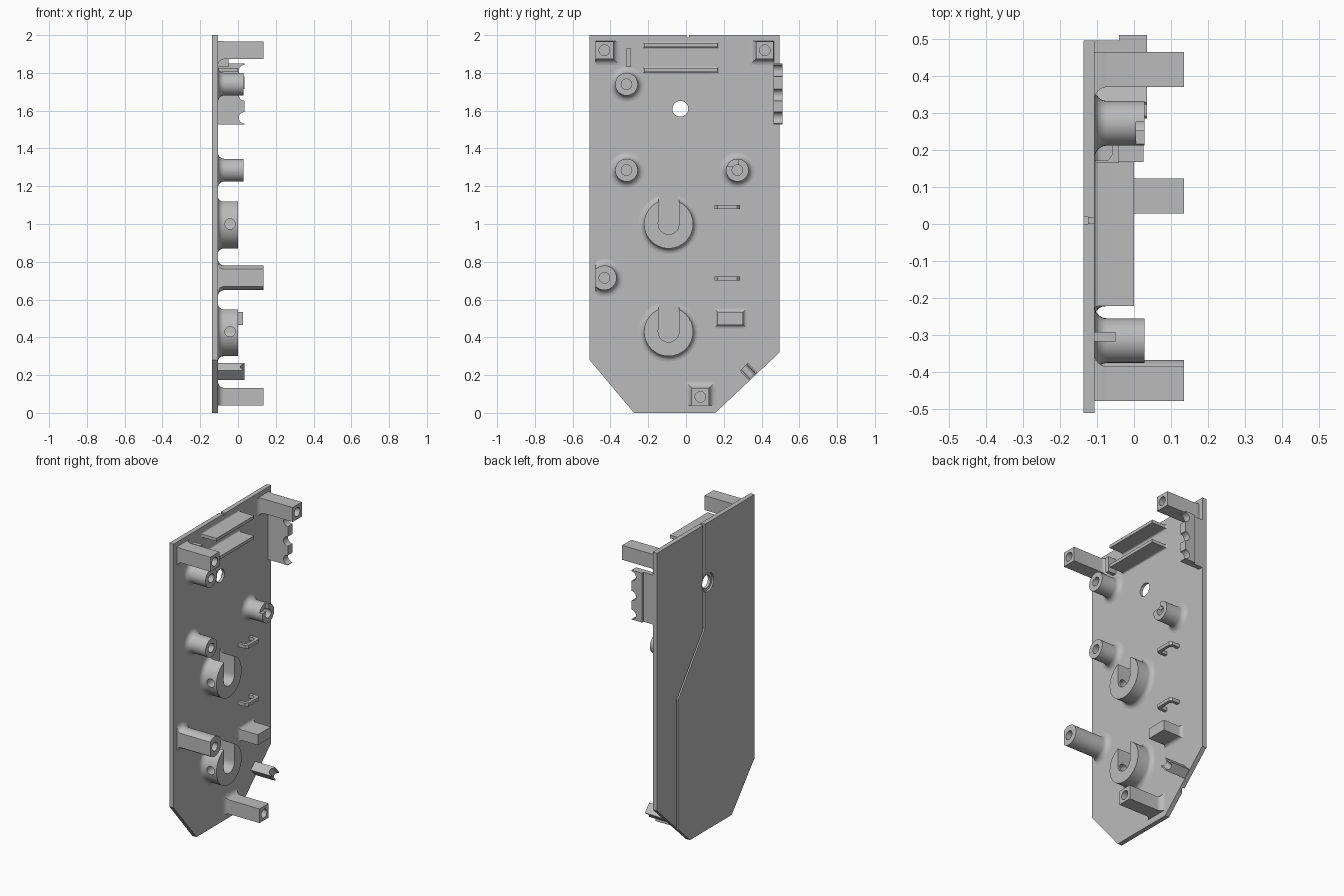
import bpy, bmesh
from math import sin, cos, pi, radians
from mathutils import Matrix

if "Cube" in bpy.data.objects:
    bpy.data.objects.remove(bpy.data.objects["Cube"], do_unlink=True)

BACK, FACE = -0.137, -0.107      # plate back and inner face
ROOT = FACE - 0.004              # parts sink slightly into the plate
N = 32

grey = bpy.data.materials.new("light_grey")
grey.use_nodes = True
grey.diffuse_color = (0.5, 0.5, 0.5, 1)
grey.node_tree.nodes["Principled BSDF"].inputs["Base Color"].default_value = (0.5, 0.5, 0.5, 1)


def finish(name, bm, matrix=None):
    bmesh.ops.remove_doubles(bm, verts=bm.verts, dist=1e-5)
    bmesh.ops.recalc_face_normals(bm, faces=bm.faces)
    mesh = bpy.data.meshes.new(name)
    bm.to_mesh(mesh)
    bm.free()
    if matrix:
        mesh.transform(matrix)
    mesh.materials.append(grey)
    ob = bpy.data.objects.new(name, mesh)
    bpy.context.collection.objects.link(ob)
    return ob


def loft(name, rings):
    """Skin closed rings of equal length and cap both ends."""
    bm = bmesh.new()
    rows = [[bm.verts.new(p) for p in ring] for ring in rings]
    for a, b in zip(rows, rows[1:]):
        for i in range(len(a)):
            j = (i + 1) % len(a)
            bm.faces.new((a[i], a[j], b[j], b[i]))
    bm.faces.new(rows[0])
    bm.faces.new(rows[-1])
    return bm


def prism(name, pts, lo, hi, axis=0, matrix=None):
    """Extrude a 2D outline along one axis; outline uses the other two in order."""
    def place(p, h):
        c = list(p)
        c.insert(axis, h)
        return c
    return finish(name, loft(name, [[place(p, h) for p in pts] for h in (lo, hi)]), matrix)


def arc(cy, cz, r, a0, a1, n):
    return [(cy + r * cos(a0 + (a1 - a0) * i / n), cz + r * sin(a0 + (a1 - a0) * i / n))
            for i in range(n + 1)]


def disc(cy, cz, r):
    return arc(cy, cz, r, 0, 2 * pi, N)[:-1]


def box(y0, y1, z0, z1):
    return [(y0, z0), (y1, z0), (y1, z1), (y0, z1)]


def post(name, y, z, hy, hz, top, square=False, fillet=0.035, hole=0.0):
    """Standoff with a filleted foot, trimmed near the plate rim, and a blind hole."""
    def ring(x, ry, rz, sq):
        out = []
        for i in range(N):
            c, s = cos(2 * pi * i / N), sin(2 * pi * i / N)
            k = 1 / max(abs(c), abs(s)) if sq else 1
            out.append((x, min(max(y + ry * c * k, -0.478), 0.465),
                        min(max(z + rz * s * k, 0.04), 1.97)))
        return out
    rings = [ring(ROOT, hy + fillet, hz + fillet, square)]
    for i in range(7):
        t = pi / 2 * i / 6
        d = fillet * (1 - sin(t))
        rings.append(ring(FACE + fillet * (1 - cos(t)), hy + d, hz + d, square))
    rings.append(ring(top, hy, hz, square))
    if hole:
        rings += [ring(top, hole, hole, False), ring(top - 0.1, hole, hole, False)]
    return finish(name, loft(name, rings))


def cut(ob, *cutters):
    bpy.context.view_layer.objects.active = ob
    for c in cutters:
        c.hide_render = True
        m = ob.modifiers.new("cut", 'BOOLEAN')
        m.operation, m.solver, m.object = 'DIFFERENCE', 'EXACT', c
        bpy.ops.object.modifier_apply(modifier=m.name)
        bpy.data.objects.remove(c, do_unlink=True)


# Base plate with through hole, rear recess and rear groove
plate = prism("base_plate", [(-0.51, 2), (0.495, 2), (0.495, 0.32), (0.155, 0),
                             (-0.275, 0), (-0.51, 0.28)], BACK, FACE)
path = [(0.01, 2.1), (0.01, 1.32), (0.286, 0.96), (0.286, -0.1)]
groove = [(y - 0.01, z) for y, z in path] + [(y + 0.01, z) for y, z in reversed(path)]
cut(plate,
    prism("hole_cutter", disc(-0.03, 1.61, 0.042), -0.3, 0.1),
    prism("recess_cutter", disc(-0.03, 1.61, 0.06), -0.3, BACK + 0.012),
    prism("groove_cutter", groove, -0.3, BACK + 0.013),
    prism("notch_cutter", box(0.003, 0.017, 1.988, 2.1), -0.3, 0.1))

# Tall corner posts
for name, y, z in (("top_right_post", -0.432, 1.92), ("top_left_post", 0.417, 1.92),
                   ("bottom_post", 0.076, 0.085)):
    post(name, y, z, 0.047, 0.047, 0.135, square=True, hole=0.028)
post("side_post", -0.432, 0.715, 0.065, 0.065, 0.135, hole=0.028)

# Short round standoffs
for name, y, z in (("upper_standoff", -0.315, 1.74), ("middle_standoff", -0.315, 1.285)):
    post(name, y, z, 0.06, 0.06, 0.028, hole=0.028)
notched = post("notched_standoff", 0.272, 1.285, 0.06, 0.06, 0.028, hole=0.028)
cut(notched, prism("standoff_cutter", box(0.18, 0.275, 1.305, 1.4), 0.005, 0.1))

# Open round holders with a side pin hole
for name, z in (("upper_holder", 1.0), ("lower_holder", 0.43)):
    holder = post(name, -0.092, z, 0.13, 0.13, 0.0, fillet=0.03)
    slot = arc(-0.092, z, 0.055, pi, 2 * pi, 16) + [(-0.04, z + 0.3), (-0.144, z + 0.3)]
    cut(holder,
        prism("slot_cutter", slot, FACE, 0.1),
        prism("pin_cutter", disc(-0.042, z, 0.027), -0.4, -0.09, axis=1))

# Board rails and small rib
for name, z in (("upper_rail", 1.946), ("lower_rail", 1.815)):
    post(name, -0.028, z, 0.194, 0.01, 0.0, square=True, fillet=0.01)
prism("small_rib", box(-0.317, -0.292, 1.83, 1.93), ROOT, -0.05)

# Rectangular support block
post("support_block", 0.235, 0.5, 0.068, 0.034, 0.026, square=True, fillet=0.02)

# Cable loops
loop = [(ROOT, 0.152), (-0.055, 0.152), (-0.04, 0.167), (-0.04, 0.27), (-0.055, 0.285),
        (ROOT, 0.285), (ROOT, 0.265), (-0.07, 0.265), (-0.06, 0.25), (-0.06, 0.187),
        (-0.07, 0.172), (ROOT, 0.172)]
for name, z in (("upper_cable_loop", 1.09), ("lower_cable_loop", 0.712)):
    prism(name, loop, z - 0.011, z + 0.011, axis=2)


# Scalloped edge bracket for three round leads
def scalloped(start):
    pts = [(start, 1.528), (0.035, 1.528)]
    for z in (1.562, 1.683, 1.812):
        pts += arc(0.035, z, 0.031, 1.5 * pi, 0.5 * pi, 12)[0:1] and \
            [(0.035 - 0.031 * sin(pi * i / 12), z - 0.031 * cos(pi * i / 12)) for i in range(13)]
    return pts + [(0.035, 1.85), (start, 1.85)]


prism("edge_bracket", scalloped(ROOT), 0.463, 0.495, axis=1)
prism("edge_bracket_lip", scalloped(-0.04), 0.49, 0.51, axis=1)

# Forked lead holder on the sloping edge
fork = [(ROOT, -0.03), (0.035, -0.03)]
fork += [(0.035 - 0.022 * sin(pi * i / 12), -0.022 * cos(pi * i / 12)) for i in range(13)]
fork += [(0.035, 0.03), (ROOT, 0.03)]
prism("edge_fork", fork, -0.034, 0.034, axis=1,
      matrix=Matrix.Translation((0, 0.33, 0.219)) @ Matrix.Rotation(radians(-46.7), 4, 'X'))

# Smooth the curved surfaces, keep edges crisp
bpy.ops.object.select_all(action='DESELECT')
for ob in bpy.context.collection.objects:
    if ob.type == 'MESH' and grey.name in ob.data.materials:
        ob.select_set(True)
        bpy.context.view_layer.objects.active = ob
bpy.ops.object.shade_smooth_by_angle(angle=radians(30))
